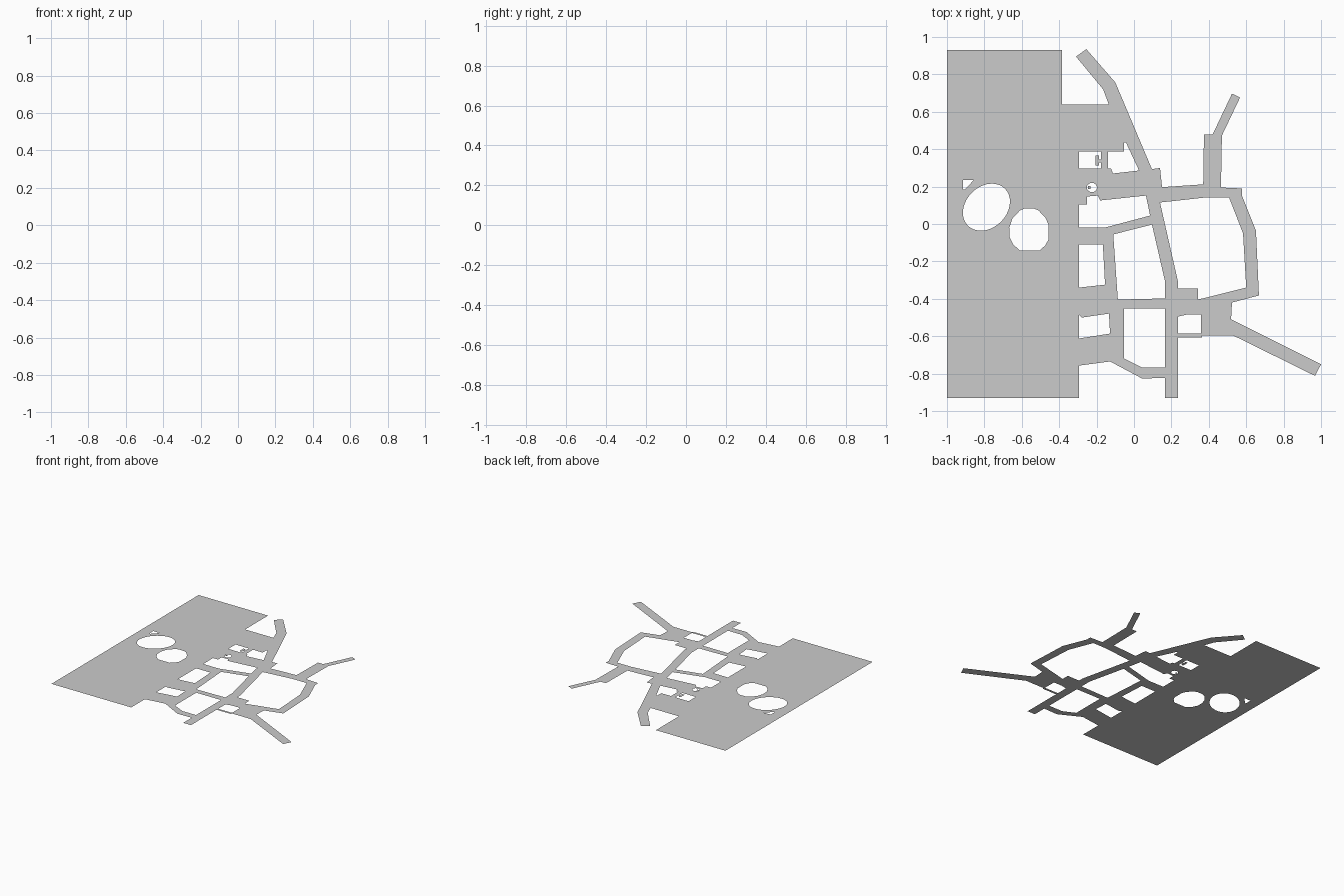
import bpy, bmesh, math


def ellipse(cx, cy, a, b, tilt=0, n=36):
    c, s = math.cos(tilt), math.sin(tilt)
    pts = []
    for i in range(n):
        t = 2 * math.pi * i / n
        u, v = a * math.cos(t), b * math.sin(t)
        pts.append((cx + u * c - v * s, cy + u * s + v * c))
    return pts


def rect(x0, y0, x1, y1):
    return [(x0, y0), (x1, y0), (x1, y1), (x0, y1)]


def sheet(name, outline, holes=()):
    """Flat sheet at z = 0 from an outline with holes cut out."""
    bm = bmesh.new()
    for loop in [outline, *holes]:
        vs = [bm.verts.new((x, y, 0)) for x, y in loop]
        for i, v in enumerate(vs):
            bm.edges.new((v, vs[(i + 1) % len(vs)]))
    bmesh.ops.triangle_fill(bm, edges=bm.edges[:], use_beauty=True, normal=(0, 0, 1))
    for f in bm.faces:
        f.normal_update()
        if f.normal.z < 0:
            f.normal_flip()
    me = bpy.data.meshes.new(name)
    bm.to_mesh(me)
    bm.free()
    ob = bpy.data.objects.new(name, me)
    bpy.context.collection.objects.link(ob)
    return ob


# Outer edge: plaza top, north streets, east ring, south streets
plaza_top = [(-1, -.93), (-1, .93), (-.385, .93), (-.385, .64), (-.135, .64)]
north_streets = [
    (-.165, .72), (-.31, .895), (-.255, .935), (-.10, .757), (.096, .293),
    (.139, .30), (.15, .197), (.37, .212), (.374, .478), (.42, .478),
    (.524, .697), (.567, .676), (.47, .473), (.465, .195)]
east_streets = [
    (.577, .19), (.577, .152), (.652, -.035), (.668, -.382), (.524, -.42),
    (.519, -.51), (1, -.75), (.968, -.812), (.53, -.596)]
south_streets = [
    (.364, -.596), (.364, -.607), (.235, -.607), (.235, -.93), (.166, -.93),
    (.166, -.823), (.043, -.826), (-.128, -.735), (-.294, -.757), (-.294, -.93)]

# Ponds and small gap in the plaza
ponds = [
    ellipse(-.789, .09, .140, .110, math.radians(45)),
    [(-.61, .072), (-.585, .083), (-.535, .083), (-.51, .072), (-.475, .035),
     (-.458, 0), (-.458, -.085), (-.475, -.115), (-.505, -.142), (-.61, -.142),
     (-.645, -.11), (-.665, -.07), (-.667, -.02), (-.65, .03)],
    [(-.914, .235), (-.856, .235), (-.866, .225), (-.905, .184), (-.914, .184)]]

# City blocks left open between the streets
blocks = [
    rect(-.294, .297, -.176, .388),
    [(-.139, .388), (-.053, .388), (-.053, .436), (-.043, .436), (.027, .286),
     (-.112, .27), (-.123, .297), (-.139, .297)],
    ellipse(-.225, .195, .027, .025, n=16),
    [(-.25, .147), (-.193, .152), (-.18, .126), (.064, .152), (.086, .045),
     (-.155, -.019), (-.294, -.019), (-.294, .104), (-.25, .104)],
    [(-.294, -.11), (-.166, -.11), (-.112, -.056), (.096, -.003), (.166, -.307),
     (.166, -.398), (-.086, -.404), (-.15, -.324), (-.294, -.34)],
    [(.139, .115), (.385, .142), (.508, .142), (.583, -.05), (.60, -.34),
     (.342, -.404), (.342, -.345), (.235, -.345), (.235, -.307)],
    [(-.053, -.452), (.166, -.452), (.166, -.767), (.043, -.767), (-.053, -.72)],
    [(.235, -.495), (.283, -.484), (.358, -.484), (.358, -.586), (.235, -.586)],
    [(-.294, -.484), (-.278, -.5), (-.134, -.479), (-.128, -.586), (-.294, -.612)]]

sheet("town_ground", plaza_top + north_streets + east_streets + south_streets,
      ponds + blocks)

# Separate lanes laid over the street ends
sheet("west_lane", [(-.17, -.045), (-.112, -.04), (-.086, -.409), (-.15, -.409)])
sheet("east_crossing", [(.385, .195), (.577, .19), (.577, .145), (.385, .15)])

# Small paved islands inside the blocks
sheet("courtyard_island", rect(-.207, .313, -.187, .365))
sheet("courtyard_link", rect(-.187, .330, -.176, .345))
sheet("round_court_island", rect(-.247, .188, -.232, .203))
